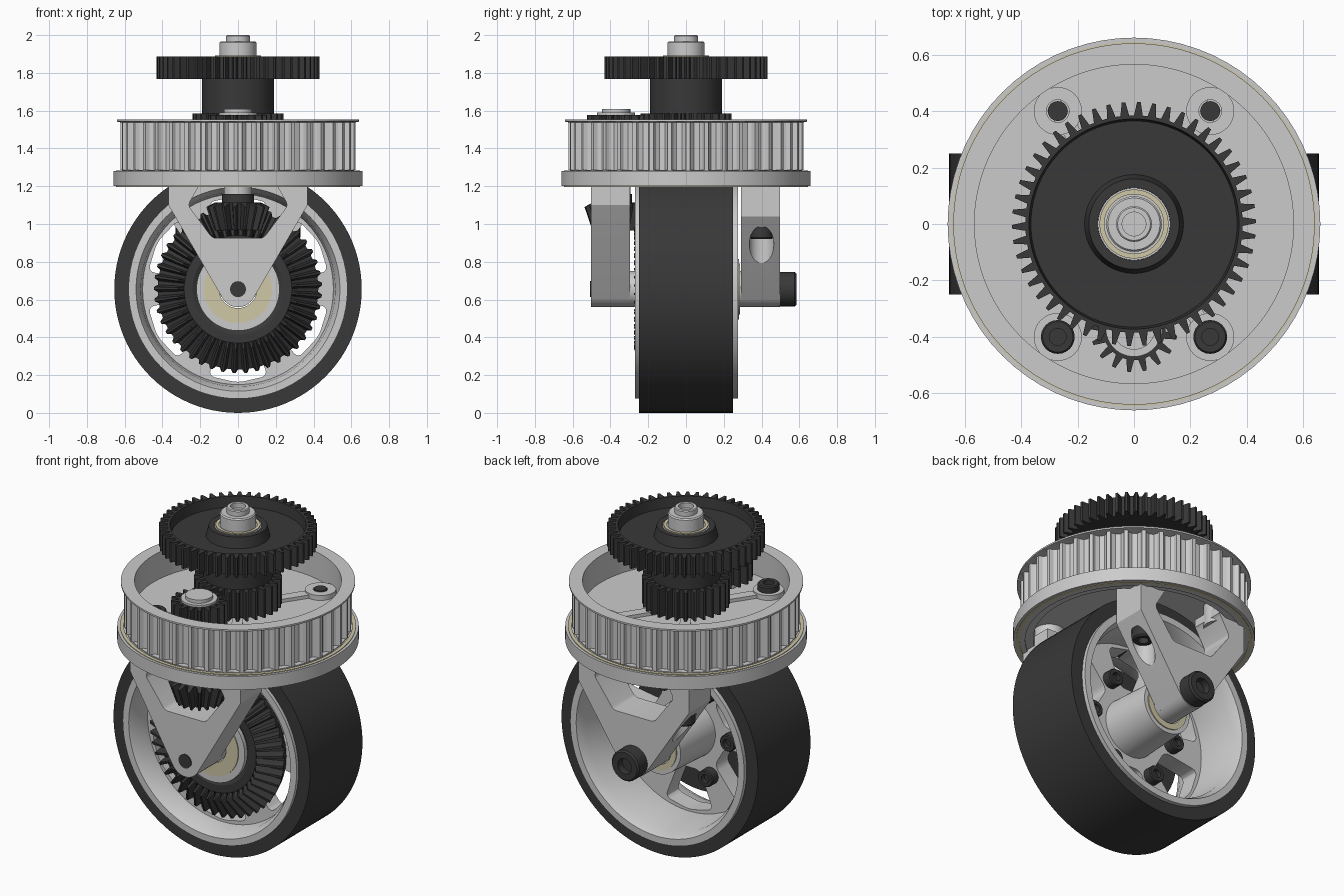
import bpy, bmesh
from math import sin, cos, pi, radians, atan2
from mathutils import Vector

if "Cube" in bpy.data.objects:
    bpy.data.objects.remove(bpy.data.objects["Cube"])

UP, FRONT, BACK = (0, 0, 0), (pi/2, 0, 0), (-pi/2, 0, 0)
HUB = (0, 0, 0.655)
PLAIN = [(0, 0)]
SPUR = [(0, 0), (.36, 0), (.56, 1), (.8, 1)]
BELT = [(0, 1), (.22, 1), (.28, .4), (.45, 0), (.77, 0), (.94, .4)]


def material(name, c):
    m = bpy.data.materials.new(name)
    m.diffuse_color = (*c, 1)
    m.use_nodes = True
    m.node_tree.nodes["Principled BSDF"].inputs["Base Color"].default_value = m.diffuse_color
    return m


BLACK = material("black", (.04, .04, .04))
CREAM = material("cream", (.62, .57, .38))


def finish(name, bm, mat, loc=(0, 0, 0), rot=UP):
    bmesh.ops.recalc_face_normals(bm, faces=bm.faces)
    me = bpy.data.meshes.new(name)
    bm.to_mesh(me)
    bm.free()
    ob = bpy.data.objects.new(name, me)
    ob.location, ob.rotation_euler = loc, rot
    bpy.context.collection.objects.link(ob)
    if mat:
        me.materials.append(mat)
    return ob


def turn(name, rings, n=72, pattern=PLAIN, closed=True, mat=None, loc=(0, 0, 0), rot=UP):
    """Lathe; a ring is (r, z), or (root r, root z, tip r, tip z) where it has teeth."""
    bm = bmesh.new()
    loops = []
    for ring in rings:
        a, b = ring[:2], ring[-2:]
        loop = []
        for i in range(n):
            for f, t in pattern:
                ang = 2*pi*(i+f)/n - pi/2
                r, z = a[0]+(b[0]-a[0])*t, a[1]+(b[1]-a[1])*t
                loop.append(bm.verts.new((r*cos(ang), r*sin(ang), z)))
        loops.append(loop)
    pairs = list(zip(loops, loops[1:]))
    if closed:
        pairs.append((loops[-1], loops[0]))
    else:
        bm.faces.new(loops[0])
        bm.faces.new(loops[-1])
    for p, q in pairs:
        for i in range(len(p)):
            j = (i+1) % len(p)
            bm.faces.new((p[i], p[j], q[j], q[i]))
    return finish(name, bm, mat, loc, rot)


def rod(name, r, z0, z1, **kw):
    return turn(name, [(r, z0), (r, z1)], n=kw.pop("n", 48), closed=False, **kw)


def tube(name, r0, r1, z0, z1, **kw):
    return turn(name, [(r0, z0), (r1, z0), (r1, z1), (r0, z1)], **kw)


def bolt(name, r, h, loc, rot):
    return turn(name, [(r, 0), (r, h*.88), (r*.9, h), (r*.5, h), (r*.5, h*.5)],
                n=24, closed=False, mat=BLACK, loc=loc, rot=rot)


def prism(name, pts, y0, y1, rounding=0):
    bm = bmesh.new()
    f = bm.faces.new([bm.verts.new((x, y0, z)) for x, z in pts])
    ex = bmesh.ops.extrude_face_region(bm, geom=[f])
    bmesh.ops.translate(bm, vec=(0, y1-y0, 0),
                        verts=[v for v in ex["geom"] if isinstance(v, bmesh.types.BMVert)])
    if rounding:
        edges = [e for e in bm.edges if abs(e.verts[0].co.y-e.verts[1].co.y) > 1e-4]
        bmesh.ops.bevel(bm, geom=edges, offset=rounding, segments=4, profile=.5, affect='EDGES')
    return finish(name, bm, None)


def cut(ob, cutter):
    m = ob.modifiers.new("cut", 'BOOLEAN')
    m.operation, m.object, m.solver = 'DIFFERENCE', cutter, 'EXACT'
    cutter.hide_render = True
    bpy.context.view_layer.objects.active = ob
    bpy.ops.object.modifier_apply(modifier=m.name)
    bpy.data.objects.remove(cutter)


# Tyre and rim (local z points to the front)
tube("tyre", .575, .655, -.25, .25, n=96, mat=BLACK, loc=HUB, rot=FRONT)
rim = turn("wheel_rim", [(.58, -.275), (.58, .27), (.54, .27), (.515, .22), (.505, .14),
                         (.22, .14), (.22, .25), (.1, .25), (.1, -.28), (.16, -.28),
                         (.175, .03), (.505, .03), (.515, -.22), (.54, -.275)],
           loc=HUB, rot=FRONT)
bpy.context.view_layer.update()
for k in range(6):
    a = radians(30+60*k)
    pts = [(r*cos(a+radians(d)), .655+r*sin(a+radians(d)))
           for r, d in ((.25, -17), (.485, -19), (.495, 0), (.485, 19), (.25, 17))]
    cut(rim, prism("spoke_cutter", pts, -.2, .1, .035))
    b = a+radians(30)
    bolt("wheel_bolt", .05, .055, (.29*cos(b), -.03, .655+.29*sin(b)), BACK)

# Wheel bearings, spacers and axle
for rot, end in ((FRONT, .25), (BACK, .28)):
    big = .18 if rot == FRONT else .135
    tube("bearing_seal", .1, big, end-.02, end+.006, mat=CREAM, loc=HUB, rot=rot)
    rod("axle_spacer", .095, end-.03, .31, loc=HUB, rot=rot)
rod("axle", .042, -.52, .507, mat=BLACK, loc=HUB, rot=FRONT)
bolt("axle_bolt", .092, .087, (0, .498, .655), BACK)

# Bevel gear pair
turn("bevel_gear", [(.22, .14), (.42, .14), (.425, .165, .445, .205), (.295, .225, .318, .275),
                    (.285, .235), (.24, .235), (.22, .225)],
     n=45, pattern=SPUR, mat=BLACK, loc=HUB, rot=FRONT)
turn("bevel_pinion", [(.07, .97), (.09, .97, .125, .965), (.13, 1.11, .168, 1.09),
                      (.12, 1.115), (.085, 1.115), (.085, 1.16)],
     n=17, pattern=SPUR, closed=False, mat=BLACK, loc=(0, -.37, 0))
rod("pinion_shaft", .075, 1.15, 1.61, loc=(0, -.37, 0))


# Fork legs with windows
def fork_leg(name, y0, y1, knee, tilt):
    arc = [radians(-tilt-(180-2*tilt)*i/12) for i in range(13)]
    pts = [(-.368, 1.27), (.368, 1.27), (.368, knee)]
    pts += [(.095*cos(a), .655+.095*sin(a)) for a in arc] + [(-.368, knee)]
    leg = prism(name, pts, y0, y1)
    win = [(-.19, 1.23), (.19, 1.23), (.265, 1.1), (.135, .925), (-.135, .925), (-.265, 1.1)]
    cut(leg, prism("window_cutter", win, y0-.05, y1+.05, .02))
    top = [(-.19, 1.35), (.19, 1.35), (.19, 1.2), (-.19, 1.2)]
    cut(leg, prism("gap_cutter", top, y0-.05, y1+.05))
    return leg


fork_leg("front_fork_leg", -.503, -.296, 1.10, 30)
back = fork_leg("back_fork_leg", .29, .497, 1.04, 34)
for s in (-1, 1):
    pocket = rod("pocket_cutter", .065, .5, .985, loc=(s*.27, .4, 0))
    bpy.context.view_layer.update()
    cut(back, pocket)
    bolt("back_fork_bolt", .06, .07, (s*.27, .4, .99), (pi, 0, 0))
    bolt("front_fork_bolt", .06, .06, (s*.27, -.4, 1.40), UP)
    rod("bolt_tip", .035, 1.2, 1.425, mat=BLACK, loc=(s*.27, .4, 0))
    for y in (-.4, .4):
        rod("fork_boss", .085, 1.2, 1.35, loc=(s*.27, y, 0))
        tube("bolt_boss", .04, .085, 1.37, 1.42, n=32, loc=(s*.27, y, 0))

# Steering bearing and toothed belt pulley
tube("steering_bearing", .595, .66, 1.2, 1.28)
tube("steering_seal", .625, .645, 1.197, 1.284, mat=CREAM)
turn("belt_pulley", [(.55, 1.21), (.615, 1.21), (.615, 1.285), (.582, 1.285, .622, 1.285),
                     (.582, 1.538, .622, 1.538), (.64, 1.542), (.64, 1.552), (.565, 1.552),
                     (.565, 1.39), (.09, 1.39), (.09, 1.33), (.55, 1.33)],
     n=40, pattern=BELT)
for s in (-1, 1):
    bpy.ops.mesh.primitive_cube_add(size=1, location=(0, 0, 1.395),
                                    rotation=(0, 0, s*atan2(.4, .27)))
    bpy.context.object.name = "pulley_rib"
    bpy.context.object.scale = (1.13, .06, .03)

# Spur gears: driven pinion, column gear and large top gear
turn("small_spur_gear", [(.07, 1.43), (.112, 1.43, .155, 1.43), (.112, 1.578, .155, 1.578),
                         (.1, 1.578), (.07, 1.578)],
     n=17, pattern=SPUR, mat=BLACK, loc=(0, -.37, 0))
tube("small_gear_collar", .05, .1, 1.57, 1.59, n=48, loc=(0, -.37, 0))
turn("column_gear", [(.1, 1.415), (.195, 1.415, .24, 1.415), (.195, 1.585, .24, 1.585),
                     (.19, 1.585), (.19, 1.77), (.1, 1.77)],
     n=28, pattern=SPUR, mat=BLACK)
turn("large_spur_gear", [(.1, 1.767), (.385, 1.767, .432, 1.767), (.385, 1.887, .432, 1.887),
                         (.372, 1.887), (.365, 1.825), (.175, 1.825), (.16, 1.887),
                         (.128, 1.887), (.1, 1.85)],
     n=50, pattern=SPUR, mat=BLACK)

# Central shaft and its bearing
tube("top_bearing", .09, .13, 1.84, 1.886)
tube("top_bearing_seal", .105, .122, 1.86, 1.892, mat=CREAM)
turn("central_shaft", [(.085, 1.34), (.098, 1.4), (.098, 1.96), (.092, 1.967), (.063, 1.967),
                       (.063, 1.995), (.058, 2.0), (.042, 2.0), (.042, 1.97)], closed=False)

# Smooth round surfaces, keep edges crisp
bpy.ops.object.select_all(action='DESELECT')
for ob in bpy.context.scene.objects:
    ob.select_set(True)
bpy.context.view_layer.objects.active = rim
bpy.ops.object.shade_smooth_by_angle(angle=radians(25))
